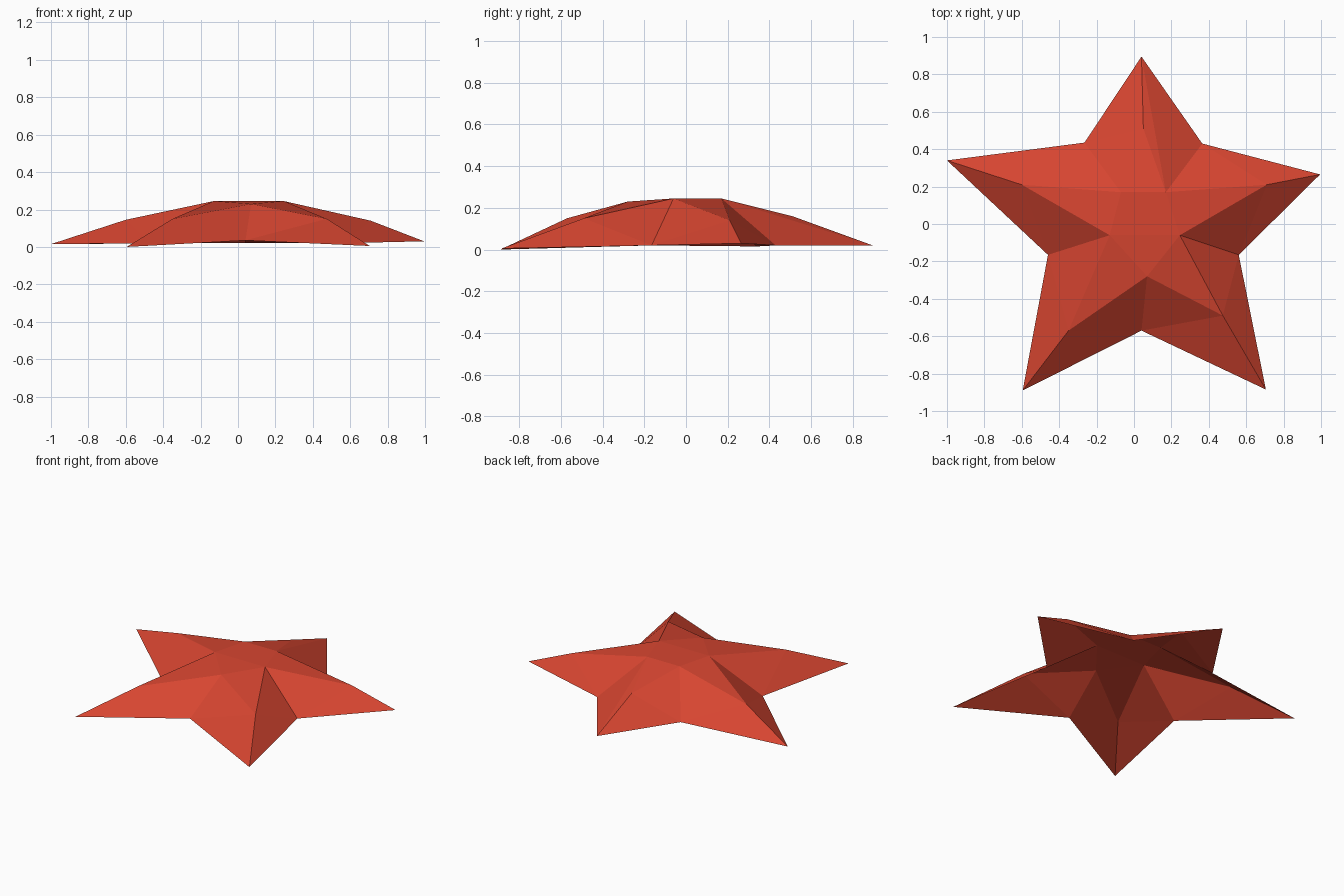
import bpy, bmesh

if "Cube" in bpy.data.objects:
    bpy.data.objects.remove(bpy.data.objects["Cube"])

# One red for the whole star
red = bpy.data.materials.new("star_red")
red.diffuse_color = (0.68, 0.06, 0.03, 1)
red.use_nodes = True
red.node_tree.nodes["Principled BSDF"].inputs["Base Color"].default_value = red.diffuse_color

# Rings of five points, clockwise from the back arm
tips = [(0.04, 0.895, 0.02), (0.995, 0.265, 0.03), (0.705, -0.885, 0.005),
        (-0.595, -0.89, 0.0), (-1.0, 0.34, 0.015)]
ridges = [(0.05, 0.51, 0.16), (0.71, 0.21, 0.14), (0.475, -0.49, 0.15),
          (-0.35, -0.57, 0.15), (-0.6, 0.21, 0.145)]
# valley between each arm and the next: outer foot and inner shoulder
feet = [(0.365, 0.43, 0.02), (0.56, -0.165, 0.02), (0.04, -0.57, 0.035),
        (-0.46, -0.165, 0.02), (-0.265, 0.435, 0.02)]
shoulders = [(0.17, 0.17, 0.245), (0.245, -0.06, 0.245), (0.07, -0.28, 0.23),
             (-0.13, -0.06, 0.245), (-0.07, 0.17, 0.245)]

bm = bmesh.new()
T, M, V, P = [[bm.verts.new(p) for p in ring] for ring in (tips, ridges, feet, shoulders)]

# Five folded arms, open underneath
for i in range(5):
    bm.faces.new((M[i], P[i], P[i - 1]))
    for j in (i, i - 1):
        if i == 0 and j == 0:      # this flank is creased from tip to shoulder
            bm.faces.new((T[i], M[i], P[j]))
            bm.faces.new((T[i], P[j], V[j]))
        else:
            bm.faces.new((T[i], M[i], V[j]))
            bm.faces.new((M[i], P[j], V[j]))

# Central cap
cap = bm.faces.new(P)
bmesh.ops.triangulate(bm, faces=[cap])

# Every face looks upward
bm.normal_update()
for f in bm.faces:
    if f.normal.z < 0:
        f.normal_flip()

mesh = bpy.data.meshes.new("star_shell")
bm.to_mesh(mesh)
bm.free()
mesh.materials.append(red)
star = bpy.data.objects.new("star_shell", mesh)
bpy.context.collection.objects.link(star)
